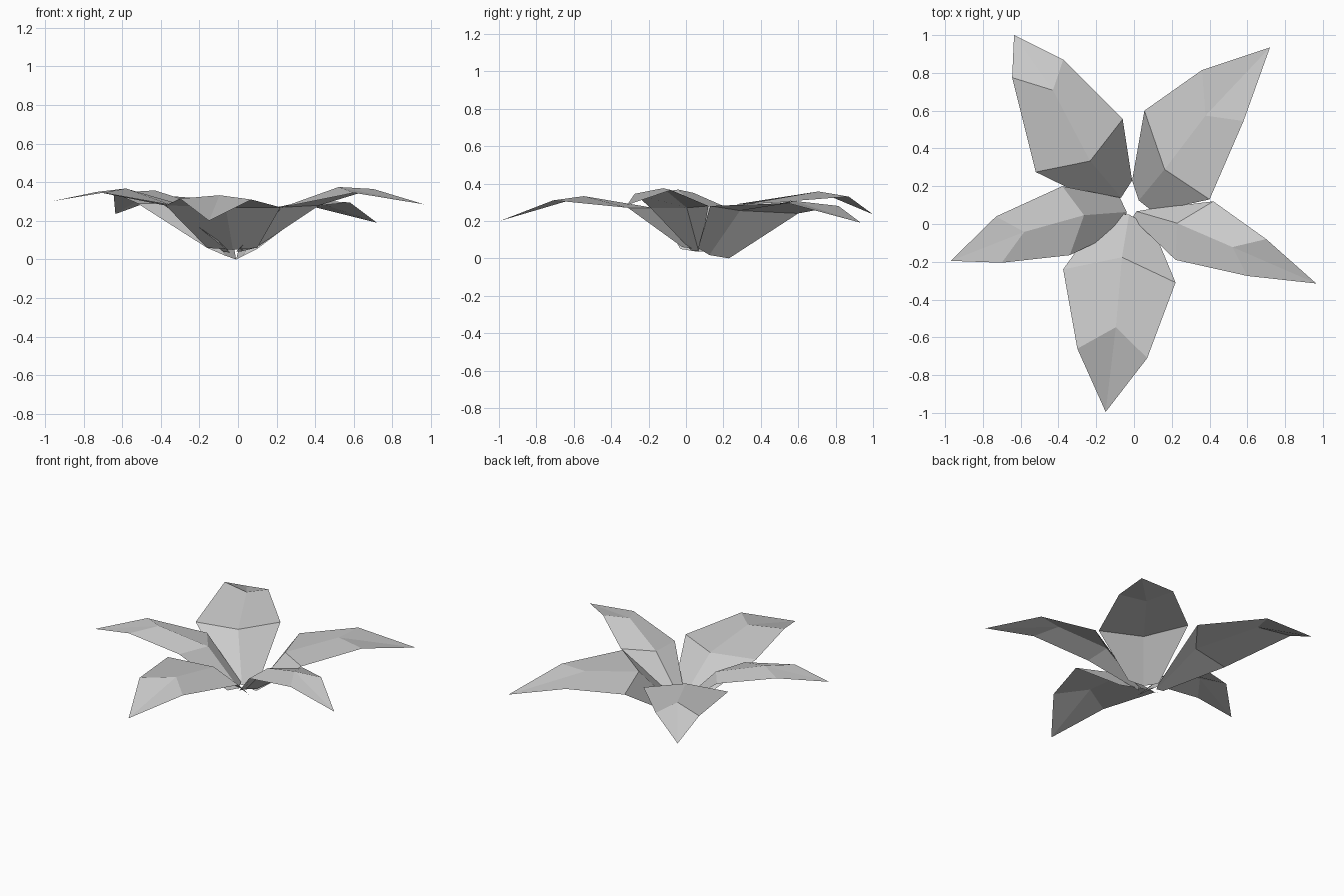
import bpy
import bmesh
from mathutils import Vector

default_cube = bpy.data.objects.get("Cube")
if default_cube:
    bpy.data.objects.remove(default_cube, do_unlink=True)

# One pale grey for the whole flower
petal_grey = bpy.data.materials.new("pale_grey")
petal_grey.use_nodes = True
petal_grey.diffuse_color = (0.6, 0.6, 0.6, 1)
petal_grey.node_tree.nodes["Principled BSDF"].inputs["Base Color"].default_value = (0.6, 0.6, 0.6, 1)

# How far the central crease is pulled inward and lifted on each row
CREASE_PULL = {"base": 0.03, "shoulder": 0.1, "bend": 0.14}
CREASE_LIFT = {"base": -0.01, "shoulder": -0.005, "bend": 0.02}


def build_petal(name, tip, **rows):
    """Folded petal: each row is a left and right corner, seen looking outward."""
    bm = bmesh.new()
    tip = Vector(tip)
    outward = Vector((tip.x, tip.y - 0.1, 0)).normalized()
    rings = []
    for row in ("base", "shoulder", "bend"):
        left, right = (Vector(corner) for corner in rows[row])
        crease = (left + right) / 2 - outward * CREASE_PULL[row]
        crease.z += CREASE_LIFT[row]
        rings.append([bm.verts.new(p) for p in (left, crease, right)])

    # Strips between rows, one quad on each side of the crease
    for inner, outer in zip(rings, rings[1:]):
        for side in range(2):
            bm.faces.new((inner[side], inner[side + 1], outer[side + 1], outer[side]))

    # Pointed end
    tip_vert = bm.verts.new(tip)
    for side in range(2):
        bm.faces.new((rings[-1][side], rings[-1][side + 1], tip_vert))

    mesh = bpy.data.meshes.new(name)
    bm.to_mesh(mesh)
    bm.free()
    mesh.materials.append(petal_grey)
    petal = bpy.data.objects.new(name, mesh)
    bpy.context.collection.objects.link(petal)
    return petal


build_petal("front_petal",
            base=((0.1, -0.02, 0.06), (-0.16, 0.06, 0.06)),
            shoulder=((0.22, -0.31, 0.27), (-0.375, -0.24, 0.28)),
            bend=((0.07, -0.71, 0.31), (-0.3, -0.66, 0.315)),
            tip=(-0.15, -0.995, 0.2))

build_petal("right_petal",
            base=((-0.06, -0.03, 0.05), (-0.075, 0.14, 0.04)),
            shoulder=((-0.34, -0.165, 0.28), (-0.38, 0.2, 0.28)),
            bend=((-0.7, -0.205, 0.345), (-0.73, 0.04, 0.35)),
            tip=(-0.97, -0.195, 0.3))

build_petal("back_right_petal",
            base=((-0.16, 0.1, 0.06), (-0.01, 0.23, 0)),
            shoulder=((-0.52, 0.275, 0.29), (-0.06, 0.555, 0.305)),
            bend=((-0.645, 0.775, 0.345), (-0.375, 0.87, 0.33)),
            tip=(-0.635, 1, 0.235))

build_petal("back_left_petal",
            base=((-0.01, 0.23, 0), (0.1, 0.065, 0.055)),
            shoulder=((0.055, 0.6, 0.24), (0.4, 0.13, 0.28)),
            bend=((0.36, 0.815, 0.28), (0.58, 0.545, 0.295)),
            tip=(0.72, 0.935, 0.19))

build_petal("left_petal",
            base=((0.09, 0.08, 0.06), (-0.01, 0.03, 0.04)),
            shoulder=((0.42, 0.12, 0.28), (0.22, -0.19, 0.27)),
            bend=((0.7, -0.08, 0.365), (0.6, -0.275, 0.345)),
            tip=(0.965, -0.315, 0.285))
